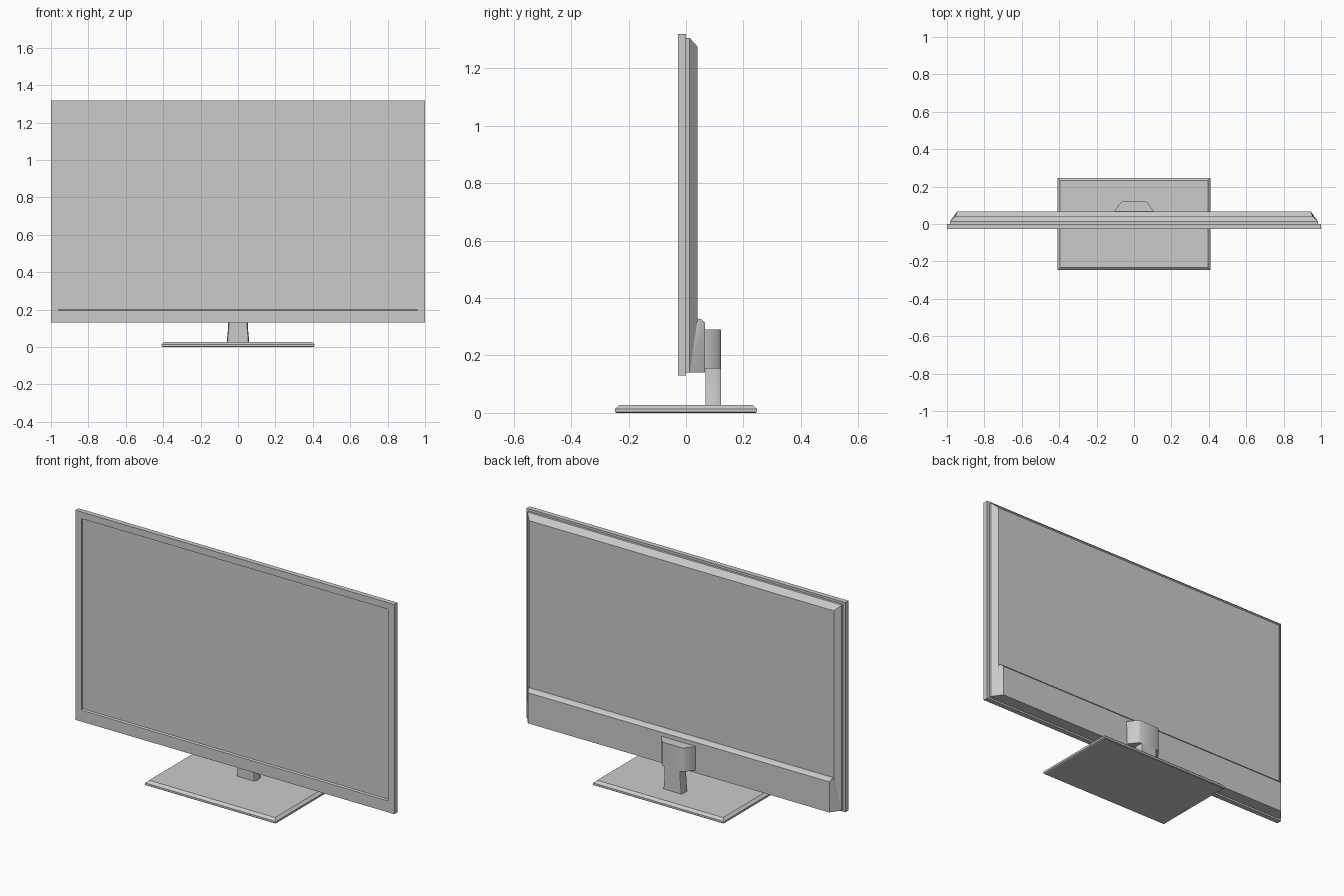
import bpy, bmesh, math

if "Cube" in bpy.data.objects:
    bpy.data.objects.remove(bpy.data.objects["Cube"])


def finish(name, bm, angle=30):
    bmesh.ops.recalc_face_normals(bm, faces=bm.faces)
    mesh = bpy.data.meshes.new(name)
    bm.to_mesh(mesh)
    bm.free()
    ob = bpy.data.objects.new(name, mesh)
    bpy.context.collection.objects.link(ob)
    bpy.ops.object.select_all(action='DESELECT')
    ob.select_set(True)
    bpy.context.view_layer.objects.active = ob
    bpy.ops.object.shade_smooth_by_angle(angle=math.radians(angle))
    return ob


def loft(name, rings, angle=30):
    """Skin a list of equal-length point rings and cap both ends."""
    bm = bmesh.new()
    loops = [[bm.verts.new(p) for p in ring] for ring in rings]
    n = len(loops[0])
    for a, b in zip(loops, loops[1:]):
        for i in range(n):
            j = (i + 1) % n
            bm.faces.new((a[i], a[j], b[j], b[i]))
    bm.faces.new(loops[0])
    bm.faces.new(loops[-1])
    return finish(name, bm, angle)


def upright(y, w, z0, z1):
    """Rectangle in the x-z plane."""
    return [(-w, y, z0), (w, y, z0), (w, y, z1), (-w, y, z1)]


def level(z, w, d):
    """Rectangle in the x-y plane."""
    return [(-w, -d, z), (w, -d, z), (w, d, z), (-w, d, z)]


def mirrored(half):
    """Complete a half plan outline across x = 0."""
    return half + [(-x, y) for x, y in reversed(half)]


# Front frame with the screen recessed in it
loft("screen_frame", [
    upright(0.0, 1.0, 0.13, 1.318),
    upright(-0.028, 1.0, 0.13, 1.318),
    upright(-0.028, 0.96, 0.195, 1.28),
    upright(-0.020, 0.96, 0.200, 1.28),
])

# Rear casing with a sloped rim
loft("rear_casing", [
    upright(-0.002, 0.985, 0.14, 1.305),
    upright(0.013, 0.985, 0.14, 1.305),
    upright(0.040, 0.955, 0.14, 1.275),
])

# Thicker housing along the bottom, flaring out at its lower corners
bm = bmesh.new()
for s in (-1, 1):
    for x, y, z in ((0.955, 0.038, 0.33), (0.950, 0.055, 0.325),
                    (0.945, 0.066, 0.313), (0.945, 0.067, 0.14),
                    (0.985, 0.012, 0.14), (0.955, 0.012, 0.33)):
        bm.verts.new((s * x, y, z))
bmesh.ops.convex_hull(bm, input=bm.verts)
bmesh.ops.dissolve_limit(bm, angle_limit=0.01, verts=bm.verts, edges=bm.edges)
finish("lower_housing", bm)

# Stand bracket: trapezoid plan with softened rear corners
bracket = mirrored([(0.105, 0.060), (0.105, 0.070), (0.078, 0.105),
                    (0.070, 0.116), (0.058, 0.122)])
loft("stand_bracket", [[(x, y, z) for x, y in bracket] for z in (0.155, 0.29)], 40)

# Neck, flaring gently towards the base
neck = mirrored([(0.92, 0.068), (1.0, 0.076), (1.0, 0.112), (0.92, 0.122)])
loft("stand_neck", [[(x * w, y, z) for x, y in neck] for z, w in
                    ((0.02, 0.060), (0.05, 0.058), (0.09, 0.054), (0.13, 0.052), (0.17, 0.052))], 40)

# Base plate with a chamfered top edge
loft("base_plate", [
    level(0.0, 0.405, 0.243),
    level(0.003, 0.41, 0.247),
    level(0.014, 0.41, 0.247),
    level(0.027, 0.395, 0.232),
])
